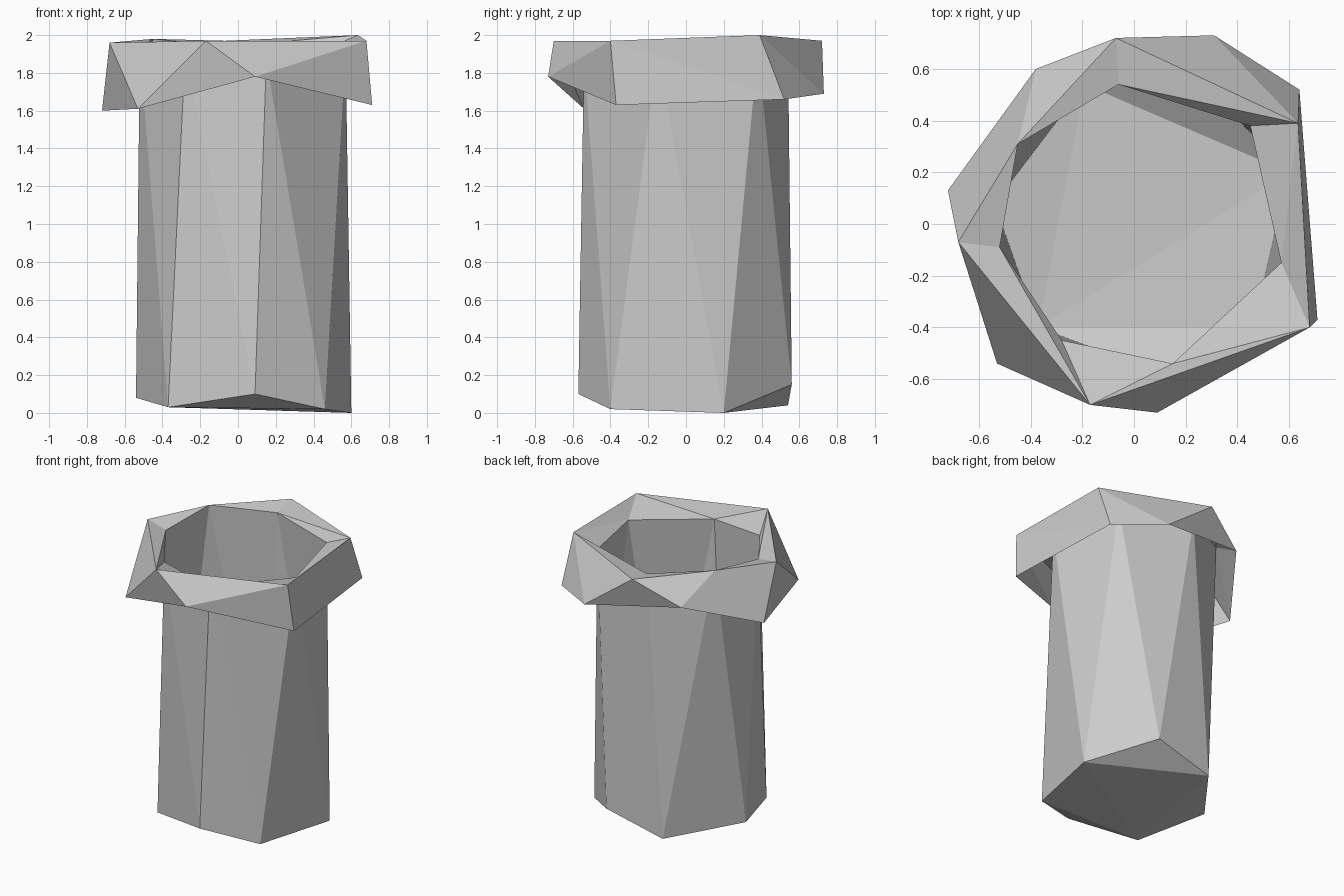
import bpy, bmesh

if "Cube" in bpy.data.objects:
    bpy.data.objects.remove(bpy.data.objects["Cube"])


def zip_loops(bm, inner, outer, steps):
    """Bridge two closed loops with triangles; i / o says which loop advances."""
    a = [bm.verts.new(p) for p in inner]
    b = [bm.verts.new(p) for p in outer]
    i = o = 0
    for s in steps:
        p, q = a[i % len(a)], b[o % len(b)]
        if s == "i":
            i += 1
            bm.faces.new((p, q, a[i % len(a)]))
        else:
            o += 1
            bm.faces.new((p, q, b[o % len(b)]))
    return a, b


def finish(bm, name):
    bmesh.ops.remove_doubles(bm, verts=bm.verts, dist=0.001)
    bmesh.ops.recalc_face_normals(bm, faces=bm.faces)
    me = bpy.data.meshes.new(name)
    bm.to_mesh(me)
    bm.free()
    ob = bpy.data.objects.new(name, me)
    bpy.context.collection.objects.link(ob)
    return ob


# Loops, all counter-clockwise starting at the front
mouth = [(-.28, -.45, 1.90), (.15, -.54, 1.87), (.57, -.15, 1.90), (.45, .38, 1.92),
         (-.06, .54, 1.94), (-.45, .31, 1.98), (-.52, -.09, 1.93)]
base = [(.09, -.57, .10), (.46, -.40, .02), (.60, .20, 0), (.25, .56, .15),
        (-.19, .54, .04), (-.54, .08, .08), (-.37, -.40, .03)]
rim_top = [(-.17, -.70, 1.97), (.68, -.40, 1.97), (.635, .39, 2.0),
           (-.07, .72, 1.97), (-.45, .31, 1.98), (-.68, -.07, 1.96)]
rim_low = [(.09, -.73, 1.78), (.71, -.37, 1.63), (.64, .52, 1.66), (.31, .73, 1.69),
           (-.38, .60, 1.80), (-.72, .13, 1.60), (-.53, -.54, 1.61)]

# Hollow body: thin faceted wall and a folded floor
bm = bmesh.new()
_, floor = zip_loops(bm, mouth, base, "io" * 7)
for tri in ((6, 0, 1), (6, 1, 2), (6, 2, 4), (2, 3, 4), (6, 4, 5)):
    bm.faces.new([floor[k] for k in tri])
finish(bm, "cup_body")

# Folded-over collar: flange on top and skirt hanging down
bm = bmesh.new()
zip_loops(bm, mouth, rim_top, "ioioiiooioioi")
zip_loops(bm, rim_top, rim_low, "iooioioioioio")
finish(bm, "rim_collar")
